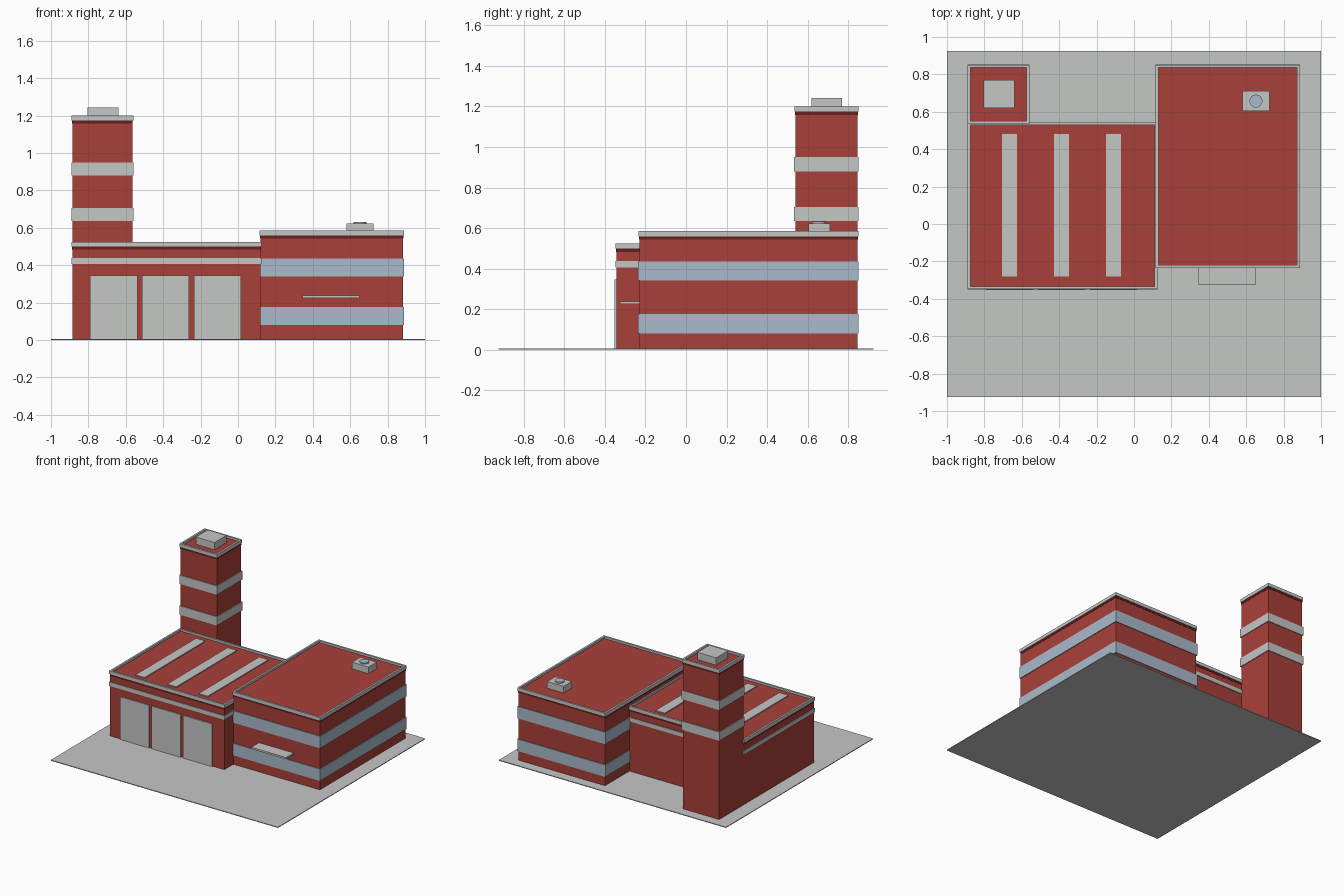
import bpy, bmesh

if "Cube" in bpy.data.objects:
    bpy.data.objects.remove(bpy.data.objects["Cube"])

def material(name, rgb):
    m = bpy.data.materials.new(name)
    m.diffuse_color = (*rgb, 1)
    m.use_nodes = True
    m.node_tree.nodes["Principled BSDF"].inputs["Base Color"].default_value = m.diffuse_color
    return m

RED = material("brick_red", (0.40, 0.051, 0.041))
DARK = material("dark_red", (0.13, 0.015, 0.013))
GREY = material("light_grey", (0.56, 0.57, 0.56))
BLUE = material("window_blue", (0.40, 0.49, 0.60))

def finish(name, bm, *mats):
    me = bpy.data.meshes.new(name)
    bm.to_mesh(me)
    bm.free()
    for m in mats:
        me.materials.append(m)
    ob = bpy.data.objects.new(name, me)
    bpy.context.collection.objects.link(ob)
    return ob

def box_mesh(x0, x1, y0, y1, z0, z1):
    bm = bmesh.new()
    bmesh.ops.create_cube(bm, size=1)
    for v in bm.verts:
        v.co = (x1 if v.co.x > 0 else x0, y1 if v.co.y > 0 else y0,
                z1 if v.co.z > 0 else z0)
    return bm

def box(name, mat, *b):
    return finish(name, box_mesh(*b), mat)

def band(name, mat, x0, x1, y0, y1, z0, z1, out):
    """Strip wrapped around a block, standing out slightly from the walls."""
    return box(name, mat, x0 - out, x1 + out, y0 - out, y1 + out, z0, z1)

def roof_cap(name, x0, x1, y0, y1, top):
    """Grey parapet with a sunken red roof, over a dark shadow strip."""
    o = 0.005
    bm = box_mesh(x0 - o, x1 + o, y0 - o, y1 + o, top - 0.026, top)
    bm.normal_update()
    roof = max(bm.faces, key=lambda f: f.calc_center_median().z)
    bmesh.ops.inset_region(bm, faces=[roof], thickness=0.021)
    deck = bmesh.ops.extrude_discrete_faces(bm, faces=[roof])["faces"][0]
    for v in deck.verts:
        v.co.z -= 0.016
    deck.material_index = 1
    finish(name + "_parapet", bm, GREY, RED)
    band(name + "_cornice", DARK, x0, x1, y0, y1, top - 0.042, top - 0.026, 0.002)

# Ground slab
box("ground_slab", GREY, -1, 1, -0.925, 0.925, 0, 0.006)

# Three blocks: footprint, height, strip colour, strip heights
blocks = {
    "garage_hall": ((-0.885, 0.12, -0.343, 0.54), 0.525, GREY, [(0.405, 0.437)]),
    "office_wing": ((0.12, 0.882, -0.23, 0.846), 0.585, BLUE,
                    [(0.08, 0.175), (0.34, 0.435)]),
    "tower": ((-0.885, -0.565, 0.54, 0.846), 1.20, GREY,
              [(0.635, 0.705), (0.88, 0.95)]),
}
for name, (fp, top, mat, strips) in blocks.items():
    box(name + "_walls", RED, *fp, 0.001, top - 0.02)
    roof_cap(name, *fp, top)
    for i, (z0, z1) in enumerate(strips):
        band(f"{name}_strip_{i + 1}", mat, *fp, z0, z1, 0.006)

# Garage doors and roof skylights
for i in range(3):
    x = -0.79 + 0.277 * i
    box(f"garage_door_{i + 1}", GREY, x, x + 0.252, -0.352, -0.34, 0.004, 0.345)
    x = -0.705 + 0.278 * i
    box(f"skylight_{i + 1}", GREY, x, x + 0.08, -0.28, 0.48, 0.505, 0.517)

# Entrance canopy
box("entrance_canopy", GREY, 0.345, 0.65, -0.325, -0.225, 0.224, 0.238)

# Tower roof box
box("tower_roof_box", GREY, -0.805, -0.64, 0.62, 0.77, 1.18, 1.242)

# Roof ventilation unit with round fan
box("vent_unit", GREY, 0.58, 0.725, 0.605, 0.71, 0.565, 0.622)
bm = bmesh.new()
bmesh.ops.create_cone(bm, cap_ends=True, segments=16, radius1=0.035,
                      radius2=0.035, depth=0.012)
fan = finish("vent_fan", bm, BLUE)
fan.location = (0.652, 0.657, 0.626)
